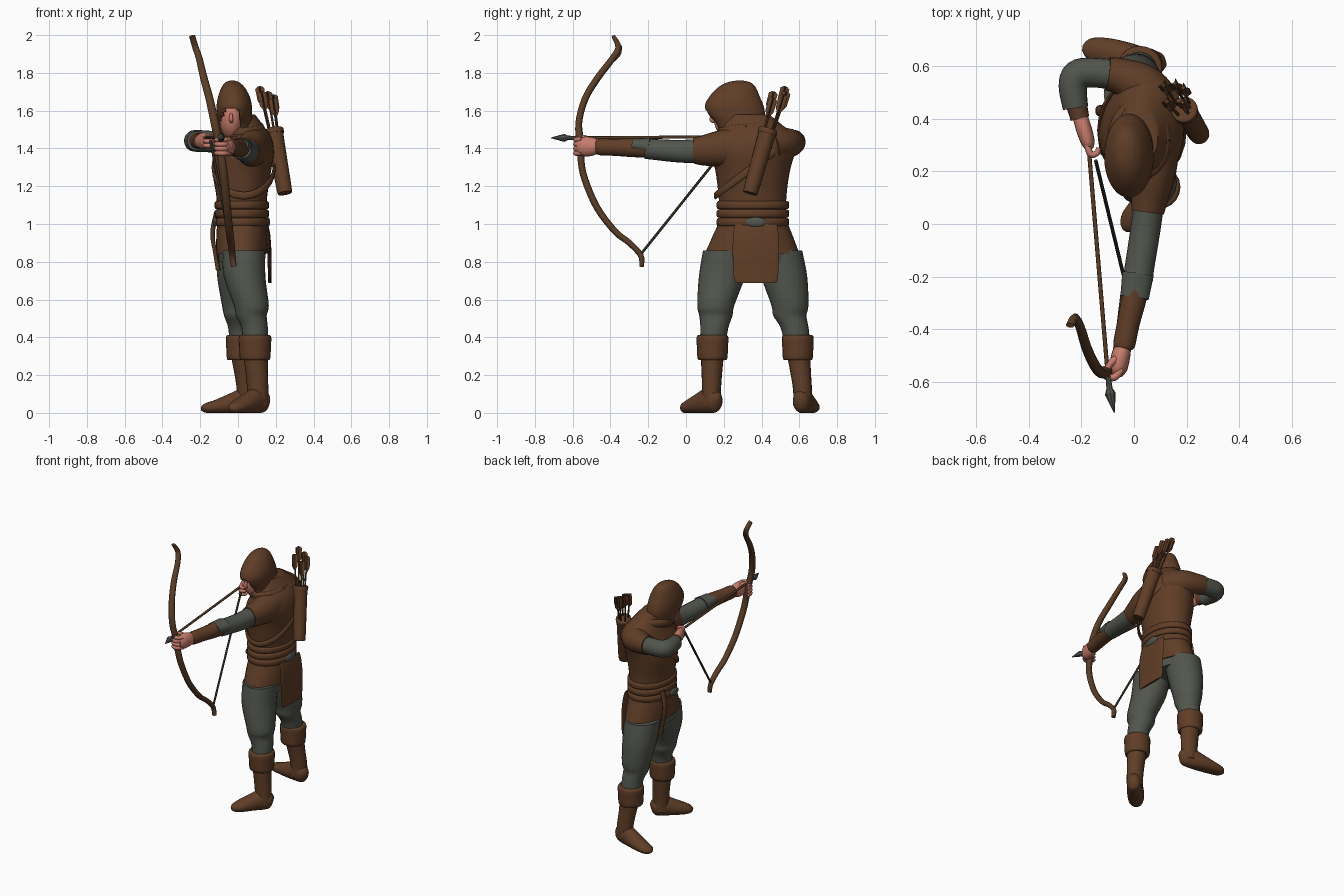
import bpy, bmesh, math
from mathutils import Vector

def mat(name, c):
    m = bpy.data.materials.new(name)
    m.diffuse_color = (*c, 1)
    return m

BROWN = mat("brown leather", (0.115, 0.047, 0.02))
WOOD = mat("bow wood", (0.10, 0.046, 0.02))
GREY = mat("grey green cloth", (0.085, 0.092, 0.075))
SKIN = mat("skin", (0.56, 0.20, 0.15))
DARK = mat("dark cord", (0.022, 0.024, 0.013))

def spline(pts, steps):
    """Catmull-Rom through tuples of any length"""
    out = []
    for i in range(len(pts) - 1):
        p = [pts[max(i - 1, 0)], pts[i], pts[i + 1], pts[min(i + 2, len(pts) - 1)]]
        for s in range(steps):
            t = s / steps
            out.append([0.5 * (2*b + (c - a)*t + (2*a - 5*b + 4*c - d)*t*t + (3*b - a - 3*c + d)*t**3)
                        for a, b, c, d in zip(*p)])
    return out + [list(pts[-1])]

def tube(name, pts, m, ref=(0, 0, 1), n=20, steps=4, flat=False, cut=None, angle=50):
    """Loft of ellipses; each point is x, y, z, radius along ref, radius across"""
    pts = [p if len(p) == 5 else (*p, p[3]) for p in pts]
    P = spline(pts, steps)
    bm = bmesh.new()
    rings = []
    for i, p in enumerate(P):
        c = Vector(p[:3])
        t = Vector(P[min(i + 1, len(P) - 1)][:3]) - Vector(P[max(i - 1, 0)][:3])
        t = Vector((0, 0, 1)) if flat else t.normalized()
        r = Vector(ref)
        u = (r - t * r.dot(t)).normalized()
        v = t.cross(u)
        ring = []
        for k in range(n):
            a = 2 * math.pi * k / n
            q = c + u * max(p[3], .001) * math.cos(a) + v * max(p[4], .001) * math.sin(a)
            q.z = max(q.z, 0)
            ring.append(bm.verts.new(q))
        rings.append(ring)
    for a, b in zip(rings, rings[1:]):
        for k in range(n):
            bm.faces.new((a[k], a[(k + 1) % n], b[(k + 1) % n], b[k]))
    bm.faces.new(rings[0])
    bm.faces.new(rings[-1])
    bmesh.ops.recalc_face_normals(bm, faces=bm.faces)
    if cut:
        bmesh.ops.delete(bm, geom=[f for f in bm.faces if cut(f.calc_center_median())], context='FACES')
    me = bpy.data.meshes.new(name)
    bm.to_mesh(me)
    bm.free()
    me.materials.append(m)
    o = bpy.data.objects.new(name, me)
    bpy.context.collection.objects.link(o)
    bpy.ops.object.select_all(action='DESELECT')
    o.select_set(True)
    bpy.context.view_layer.objects.active = o
    bpy.ops.object.shade_smooth_by_angle(angle=math.radians(angle))
    return o

def body(name, pts, m, **k):
    return tube(name, pts, m, ref=(1, 0, 0), flat=True, **k)

def ball(name, c, r, m):
    """Ellipsoid as a loft of horizontal rings"""
    pts = []
    for i in range(9):
        a = -math.pi / 2 + math.pi * i / 8
        pts.append((c[0], c[1], c[2] + r[2]*math.sin(a), r[0]*math.cos(a), r[1]*math.cos(a)))
    return body(name, pts, m, steps=2)

# Tunic with flared skirt and undershirt hem
body("tunic", [(.02, .35, .845, .135, .25), (.02, .353, .93, .135, .215), (.02, .355, 1.03, .13, .178),
               (.02, .352, 1.15, .135, .18), (.02, .353, 1.28, .155, .197), (.035, .355, 1.38, .155, .222),
               (.045, .37, 1.46, .13, .215), (.035, .355, 1.52, .10, .16), (.02, .33, 1.58, .07, .11)], BROWN, n=32)
body("undershirt_hem", [(.02, .35, .795, .122, .235), (.02, .35, .87, .13, .24)], GREY, n=32)

# Belt bands, buckles, back flap, hanging strap
for i, z in enumerate((1.01, 1.055, 1.1)):
    body("belt_band_%d" % i, [(.02, .354, z - .021, .134, .182), (.02, .354, z - .014, .143, .191),
                              (.02, .354, z + .014, .143, .191), (.02, .354, z + .021, .134, .182)], BROWN, n=32, steps=2)
ball("buckle_back", (.158, .37, 1.01), (.012, .055, .026), GREY)
ball("buckle_front", (-.122, .31, 1.01), (.012, .05, .026), GREY)
body("back_flap", [(.168, .37, .69, .007, .095), (.168, .37, .705, .009, .115), (.166, .37, .85, .011, .123),
                   (.158, .37, .95, .012, .119), (.148, .37, 1.0, .01, .112)], BROWN)
tube("belt_tail", [(-.115, .43, 1.06, .012, .02), (-.135, .43, .95, .012, .02), (-.12, .435, .84, .01, .018),
                   (-.105, .435, .755, .012, .022)], BROWN, ref=(1, 0, 0))
# Quiver strap around the chest
strap = []
for i in range(25):
    a = 2 * math.pi * i / 24
    strap.append((.03 + .162 * math.cos(a), .355 + .2 * math.sin(a), 1.3 + .15 * math.sin(a), .02, .008))
tube("chest_strap", strap, BROWN, n=10, steps=1)

# Legs, boots and feet: hip, knee, calf, cuff, ankle
legs = {"front": [(.03, .215, .86), (.035, .19, .72), (.07, .158, .57), (.088, .15, .45), (.09, .14, .35), (.105, .135, .12)],
        "back": [(.0, .49, .86), (.0, .52, .72), (.008, .55, .57), (.018, .575, .45), (.022, .592, .35), (.05, .617, .12)]}
for side, (hip, thigh, knee, calf, cuff, ank) in legs.items():
    body(side + "_trouser", [(*hip, .115, .125), (*thigh, .11, .122), (*knee, .093, .098),
                             (knee[0], knee[1], .515, .082, .088), (*calf, .07, .074), (*cuff, .066, .068)], GREY)
    body(side + "_boot_cuff", [(cuff[0], cuff[1], .28, .064, .062), (cuff[0], cuff[1], .285, .08, .078),
                               (cuff[0], cuff[1], .34, .084, .082), (cuff[0], cuff[1], .4, .086, .084),
                               (cuff[0], cuff[1], .412, .076, .074)], BROWN, steps=3)
    body(side + "_boot_shaft", [(*ank[:2], .04, .055, .05), (*ank[:2], .12, .056, .05),
                                (*[(a + b) / 2 for a, b in zip(ank, cuff)], .06, .056), (*cuff, .07, .066)], BROWN)
tube("front_foot", [(.155, .172, .05, .03, .015), (.14, .16, .055, .055, .042), (.10, .125, .065, .07, .05),
                    (.05, .075, .05, .055, .055), (.0, .02, .033, .038, .05), (-.025, -.01, .025, .026, .034),
                    (-.035, -.025, .022, .01, .01)], BROWN)
tube("back_foot", [(.115, .602, .05, .03, .015), (.095, .607, .055, .055, .042), (.045, .618, .065, .07, .048),
                   (-.03, .635, .05, .055, .055), (-.11, .655, .033, .038, .052), (-.17, .665, .025, .026, .04),
                   (-.195, .668, .022, .01, .012)], BROWN)

# Hood with face opening, head inside
hood = body("hood", [(.01, .30, 1.46, .09, .13), (-.01, .285, 1.52, .09, .122), (-.018, .265, 1.58, .093, .153),
                     (-.02, .255, 1.63, .093, .154), (-.022, .258, 1.68, .082, .13), (-.026, .27, 1.725, .06, .098),
                     (-.03, .28, 1.75, .036, .06), (-.03, .285, 1.76, .008, .012)], BROWN, n=40, steps=5,
            cut=lambda c: c.y < .22 and c.z < 1.615 and abs(c.x + .035) < .052 - max(0, c.z - 1.57) * .5)
s = hood.modifiers.new("thickness", 'SOLIDIFY')
s.thickness = .012
ball("head", (-.032, .245, 1.56), (.066, .098, .115), SKIN)
tube("nose", [(-.036, .15, 1.585, .006), (-.037, .135, 1.555, .012), (-.036, .15, 1.54, .008)], SKIN, ref=(1, 0, 0), n=8)
tube("collar", [(.02 + .1 * math.cos(a), .32 + .135 * math.sin(a), 1.505 + .02 * math.sin(a), .028, .022)
                for a in [2 * math.pi * i / 20 for i in range(21)]], BROWN, n=10, steps=1)

# Bow arm
tube("bow_arm_tunic_sleeve", [(.085, .32, 1.41, .11, .09), (.075, .2, 1.40, .1, .085), (.06, .1, 1.39, .082, .07),
                              (.052, .045, 1.388, .07, .062)], BROWN)
tube("bow_arm_sleeve", [(.058, .09, 1.388, .065, .058), (.042, -.03, 1.385, .06, .057), (.02, -.17, 1.395, .055, .056),
                        (.015, -.21, 1.4, .056, .058)], GREY)
tube("bow_arm_elbow_guard", [(.015, -.19, 1.412, .045, .06), (.002, -.28, 1.42, .032, .054)], GREY)
tube("bow_arm_bracer", [(.017, -.18, 1.4, .05, .05), (0, -.28, 1.404, .05, .048), (-.022, -.38, 1.406, .045, .043),
                        (-.037, -.455, 1.408, .044, .042), (-.04, -.475, 1.408, .036, .034)], BROWN)
tube("bow_hand", [(-.04, -.46, 1.408, .034, .03), (-.05, -.5, 1.41, .05, .036), (-.06, -.55, 1.41, .05, .034),
                  (-.065, -.578, 1.41, .03, .018)], SKIN)
for i in range(4):
    z = 1.375 + .024 * i
    tube("bow_finger_%d" % i, [(-.045, -.55, z, .013), (-.075, -.582, z, .014), (-.11, -.575, z, .013),
                               (-.118, -.54, z, .011)], SKIN, n=8)
tube("bow_thumb", [(-.05, -.5, 1.43, .016), (-.09, -.53, 1.455, .014), (-.105, -.56, 1.46, .01)], SKIN, n=8)

# Drawing arm
tube("draw_arm_shoulder", [(.08, .44, 1.41, .09, .11), (.03, .52, 1.425, .085, .09), (-.05, .56, 1.43, .07, .07),
                           (-.1, .57, 1.435, .064, .064)], BROWN)
tube("draw_arm_sleeve", [(-.06, .565, 1.432, .058, .058), (-.16, .575, 1.437, .057, .056), (-.215, .565, 1.44, .058, .058),
                         (-.232, .52, 1.44, .056, .054), (-.222, .44, 1.44, .05, .048)], GREY)
tube("draw_arm_bracer", [(-.225, .48, 1.44, .045, .042), (-.205, .4, 1.44, .038, .036)], BROWN)
tube("draw_hand", [(-.208, .42, 1.438, .03, .028), (-.19, .36, 1.44, .042, .03), (-.175, .31, 1.44, .042, .026),
                   (-.17, .285, 1.44, .028, .015)], SKIN)
for i in range(3):
    z = 1.415 + .024 * i
    tube("draw_finger_%d" % i, [(-.18, .31, z, .013), (-.165, .265, z, .013), (-.14, .27, z, .011),
                                (-.135, .29, z, .009)], SKIN, n=8)

# Bow, string and nocked arrow
tube("bow", [(-.243, -.385, 1.995, .016, .01), (-.225, -.358, 1.935, .017, .016), (-.205, -.39, 1.875, .018, .017),
             (-.18, -.47, 1.77, .02, .018), (-.15, -.535, 1.66, .021, .018), (-.122, -.568, 1.53, .022, .018),
             (-.098, -.555, 1.41, .02, .022), (-.085, -.555, 1.33, .022, .018), (-.073, -.535, 1.235, .022, .018),
             (-.058, -.47, 1.085, .021, .018), (-.045, -.375, .96, .02, .017), (-.037, -.30, .90, .019, .016),
             (-.03, -.24, .835, .017, .015), (-.022, -.235, .775, .015, .012)], WOOD, ref=(1, 0, 0), n=12)
tube("bowstring", [(-.03, -.235, .845, .007), (-.145, .24, 1.44, .007)], DARK, ref=(1, 0, 0), n=8)
tube("string_loop", [(-.225, -.345, 1.945, .006), (-.215, -.35, 1.9, .006), (-.208, -.38, 1.865, .006)],
     WOOD, ref=(1, 0, 0), n=8)
tube("arrow_shaft", [(-.094, -.64, 1.456, .008), (-.172, .29, 1.462, .008)], WOOD, n=8)
tube("arrow_head", [(-.098, -.575, 1.456, .009), (-.093, -.625, 1.456, .012), (-.09, -.645, 1.456, .021),
                    (-.075, -.715, 1.456, .002)], GREY, n=8, steps=1, angle=30)

# Quiver and spare arrows
base, top = Vector((.248, .34, 1.165)), Vector((.19, .435, 1.5))
axis = (top - base).normalized()
def along(t, r, off=(0, 0, 0)):
    return (*(base + (top - base) * t + Vector(off)), r)
tube("quiver", [along(0, .034), along(.04, .04), along(.5, .043), along(.9, .046), along(.93, .05),
                along(1, .05), along(1.01, .038)], BROWN, ref=(1, 0, 0), steps=3)
for i, (dx, dy, h) in enumerate(((-.02, -.02, 1.6), (.015, -.015, 1.5), (-.025, .02, 1.68), (.018, .022, 1.55), (0, .03, 1.6))):
    p0, p1 = along(.9, .006, (dx, dy, 0)), along(h, .006, (dx * 1.6, dy * 1.4, 0))
    tube("spare_arrow_%d" % i, [p0, p1], WOOD, ref=(1, 0, 0), n=6, steps=1)
    for j, ref in enumerate(((1, 0, 0), (0, 1, 0))):
        tube("fletching_%d_%d" % (i, j), [(*along(h - d, 0, (dx * 1.5, dy * 1.35, 0))[:3], r, .004)
             for d, r in ((.3, .005), (.22, .022), (.03, .024), (0, .01))], BROWN, ref=ref, n=8, steps=1)
